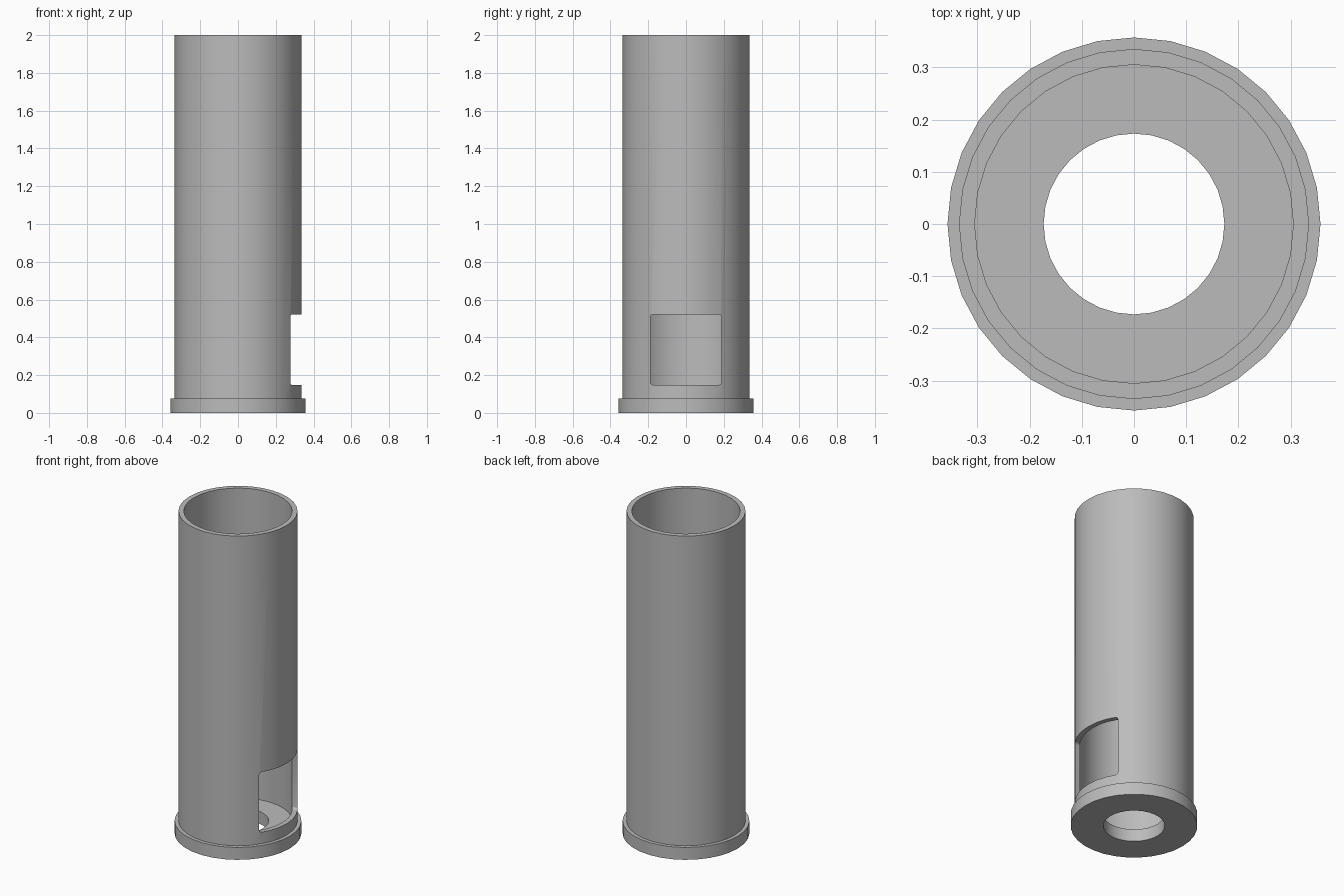
import bpy, bmesh, math
from mathutils import Matrix

if "Cube" in bpy.data.objects:
    bpy.data.objects.remove(bpy.data.objects["Cube"], do_unlink=True)

SIDES = 32
BORE, INNER, OUTER, FLANGE = 0.173, 0.305, 0.335, 0.357
FLOOR, HEIGHT = 0.077, 2.0

grey = bpy.data.materials.new("plain grey")
grey.use_nodes = True
colour = (0.5, 0.5, 0.5, 1)
grey.diffuse_color = colour
grey.node_tree.nodes["Principled BSDF"].inputs["Base Color"].default_value = colour


def add_object(name, bm):
    bmesh.ops.recalc_face_normals(bm, faces=bm.faces)
    mesh = bpy.data.meshes.new(name)
    bm.to_mesh(mesh)
    bm.free()
    mesh.materials.append(grey)
    obj = bpy.data.objects.new(name, mesh)
    bpy.context.collection.objects.link(obj)
    return obj


# Tube with flanged, bored base, turned from a closed profile
profile = [(BORE, 0), (FLANGE, 0), (FLANGE, FLOOR), (OUTER, FLOOR),
           (OUTER, HEIGHT), (INNER, HEIGHT), (INNER, FLOOR), (BORE, FLOOR)]
bm = bmesh.new()
rings = []
for i in range(SIDES):
    a = math.tau * i / SIDES
    rings.append([bm.verts.new((r * math.cos(a), r * math.sin(a), z)) for r, z in profile])
for i, ring in enumerate(rings):
    after = rings[(i + 1) % SIDES]
    for j in range(len(profile)):
        k = (j + 1) % len(profile)
        bm.faces.new((ring[j], after[j], after[k], ring[k]))
tube = add_object("flanged_tube", bm)

# Round-cornered cutter for the side window
bm = bmesh.new()
bmesh.ops.create_cube(bm, size=1, matrix=Matrix.Translation((0.35, 0, 0.335))
                      @ Matrix.Diagonal((0.4, 0.376, 0.374, 1)))
along_x = [e for e in bm.edges if abs(e.verts[0].co.x - e.verts[1].co.x) > 0.1]
bmesh.ops.bevel(bm, geom=along_x, offset=0.015, segments=4, profile=0.5, affect='EDGES')
cutter = add_object("window_cutter", bm)
cutter.hide_render = True

# Cut the window, then smooth the curved walls
cut = tube.modifiers.new("window", 'BOOLEAN')
cut.operation = 'DIFFERENCE'
cut.solver = 'EXACT'
cut.object = cutter
bpy.context.view_layer.objects.active = tube
tube.select_set(True)
bpy.ops.object.modifier_apply(modifier=cut.name)
bpy.data.objects.remove(cutter, do_unlink=True)
bpy.ops.object.shade_smooth_by_angle(angle=math.radians(30))
